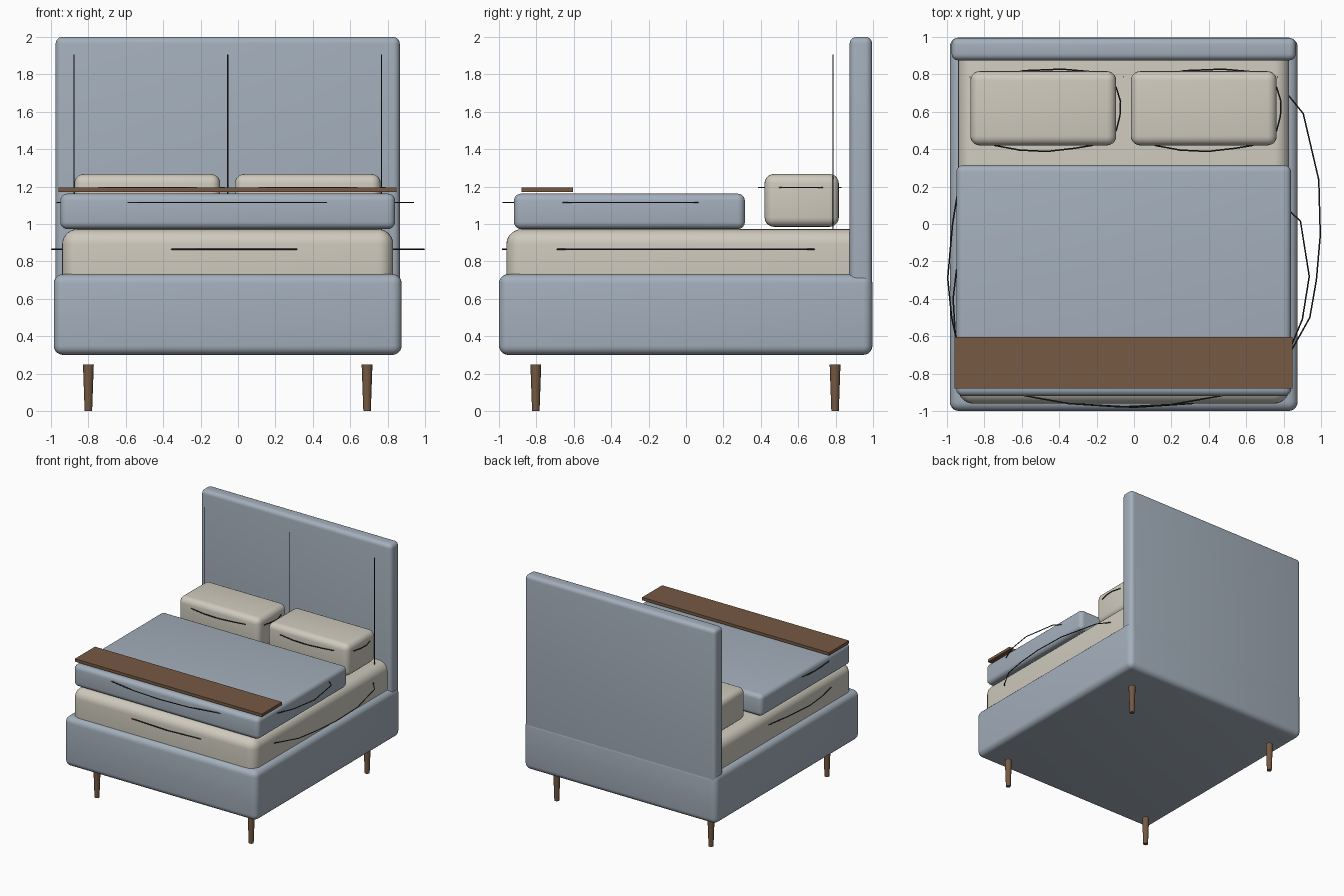
import bpy, bmesh
from mathutils import Vector

if "Cube" in bpy.data.objects:
    bpy.data.objects.remove(bpy.data.objects["Cube"])

def material(name, rgb):
    m = bpy.data.materials.new(name)
    m.diffuse_color = (*rgb, 1)
    m.use_nodes = True
    m.node_tree.nodes["Principled BSDF"].inputs["Base Color"].default_value = m.diffuse_color
    return m

BLUE = material("blue_fabric", (0.37, 0.43, 0.50))
CREAM = material("cream_fabric", (0.62, 0.59, 0.51))
WOOD = material("walnut", (0.18, 0.10, 0.055))
DARK = material("dark_thread", (0.03, 0.03, 0.03))
CX = -0.055  # centre line of the bed

def finish(name, bm, mat, smooth=True):
    me = bpy.data.meshes.new(name)
    bm.to_mesh(me)
    bm.free()
    ob = bpy.data.objects.new(name, me)
    bpy.context.collection.objects.link(ob)
    me.materials.append(mat)
    if smooth:
        bpy.ops.object.select_all(action='DESELECT')
        ob.select_set(True)
        bpy.context.view_layer.objects.active = ob
        bpy.ops.object.shade_smooth_by_angle(angle=0.6)
    return ob

def box(name, lo, hi, mat, radius=0, segments=5):
    lo, hi = Vector(lo), Vector(hi)
    bm = bmesh.new()
    bmesh.ops.create_cube(bm, size=1)
    for v in bm.verts:
        v.co = (lo + hi) / 2 + v.co * (hi - lo)
    if radius:
        bmesh.ops.bevel(bm, geom=bm.edges[:], offset=radius, segments=segments,
                        profile=0.5, affect='EDGES')
    return finish(name, bm, mat, radius > 0)

def thread(name, points, radius, closed):
    cu = bpy.data.curves.new(name, 'CURVE')
    cu.dimensions = '3D'
    cu.bevel_depth = radius
    cu.bevel_resolution = 1
    cu.use_fill_caps = True
    sp = cu.splines.new('POLY')
    sp.points.add(len(points) - 1)
    for p, co in zip(sp.points, points):
        p.co = (*co, 1)
    sp.use_cyclic_u = closed
    cu.materials.append(DARK)
    ob = bpy.data.objects.new(name, cu)
    bpy.context.collection.objects.link(ob)

def seam(name, outline, z, dx=0, dy=0):
    thread(name, [(x + dx, y + dy, z) for x, y in outline], 0.004, True)

# Upholstered frame
box("bed_base", (-0.985, -1.0, 0.30), (0.875, 0.997, 0.732), BLUE, 0.05)
box("headboard", (-0.975, 0.875, 0.32), (0.865, 0.995, 2.0), BLUE, 0.035)

# Bedding
box("mattress", (-0.94, -0.96, 0.60), (0.83, 0.96, 0.972), CREAM, 0.08, 7)
box("blanket", (-0.95, -0.92, 0.973), (0.84, 0.315, 1.162), BLUE, 0.038)
box("foot_board_tray", (-0.96, -0.88, 1.17), (0.847, -0.603, 1.195), WOOD)

# Pillows with their seams
pillow_seam = [(.39, .11), (.413, .035), (.41, -.04), (.39, -.12), (.26, -.2),
               (.17, -.215), (.02, -.232), (-.125, -.225), (-.26, -.2),
               (-.36, -.1), (-.375, .05), (-.3, .16), (-.1, .2), (.1, .208),
               (.25, .195)]
for side, px in (("left", -0.485), ("right", 0.373)):
    box(side + "_pillow", (px - 0.39, 0.42, 0.985), (px + 0.39, 0.817, 1.267), CREAM, 0.05)
    seam(side + "_pillow_seam", pillow_seam, 1.195, px, 0.62)

# Loose seams around mattress and blanket
seam("mattress_seam", [
    (.80, .72), (.905, .59), (.988, .235), (.996, -.06), (.975, -.3), (.94, -.5),
    (.845, -.67), (.72, -.8), (.31, -.96), (0, -.98), (-.35, -.96), (-.7, -.82),
    (-.94, -.66), (-.975, -.5), (-.996, -.29), (-.97, 0), (-.93, .25), (-.85, .5),
    (-.6, .75), (0, .85)], 0.865)
seam("blanket_seam", [
    (.80, .1), (.89, .015), (.937, -.28), (.9, -.51), (.82, -.70), (.485, -.915),
    (.2, -.965), (-.07, -.978), (-.35, -.96), (-.6, -.915), (-.9, -.72),
    (-.955, -.6), (-.967, -.4), (-.95, -.25), (-.85, 0), (-.6, .2), (-.05, .25),
    (.5, .22)], 1.115)

# Vertical headboard lines
for i in (-1, 0, 1):
    x = CX + i * 0.822
    thread("headboard_line", [(x, 0.787, 0.96), (x, 0.787, 1.905)], 0.003, False)

# Tapered legs
for x in (CX - 0.745, CX + 0.745):
    for y in (-0.803, 0.797):
        bm = bmesh.new()
        bmesh.ops.create_cone(bm, cap_ends=True, segments=16, radius1=0.02,
                              radius2=0.029, depth=0.25)
        bmesh.ops.translate(bm, verts=bm.verts[:], vec=(x, y, 0.125))
        finish("leg", bm, WOOD)
